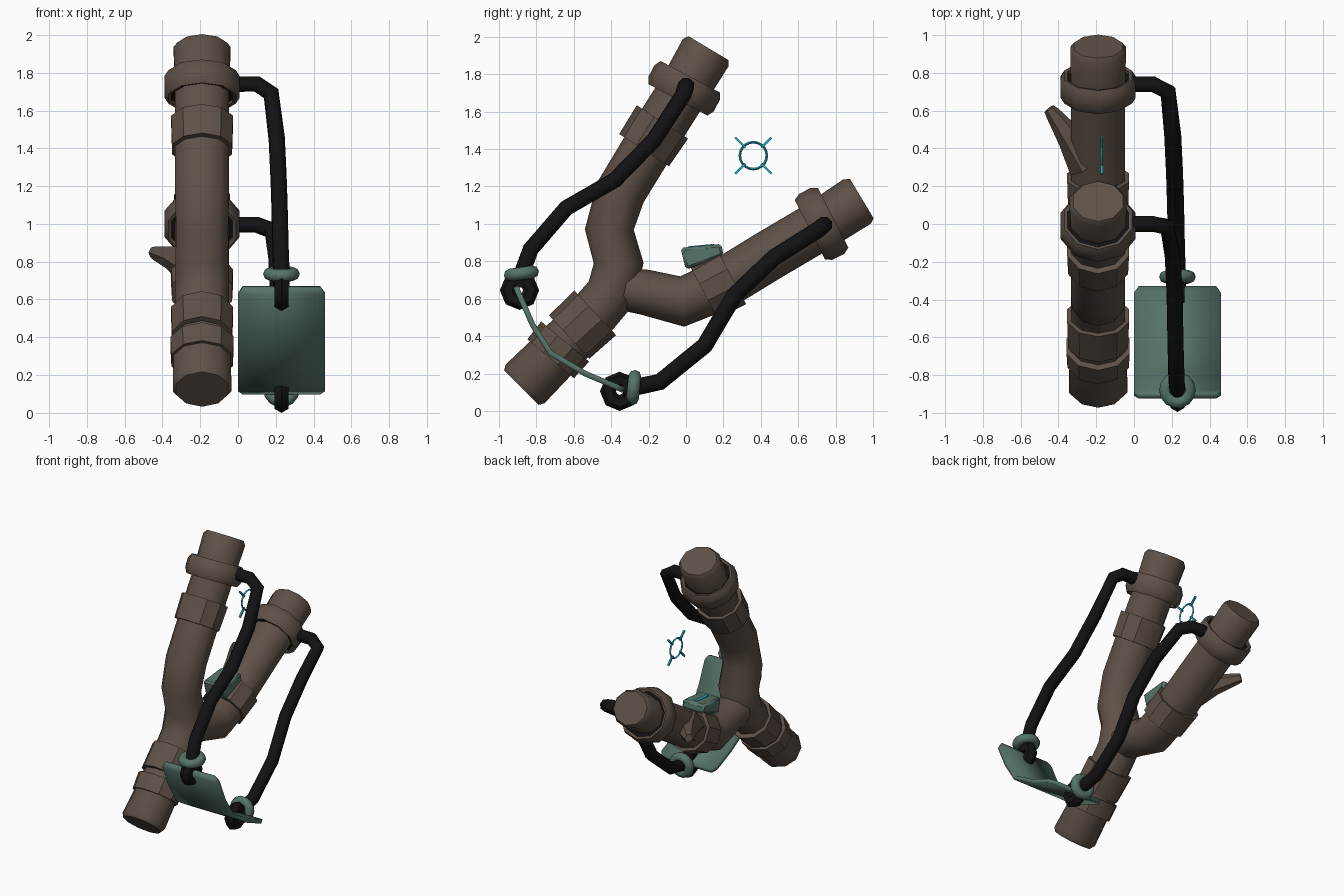
import bpy, bmesh, math
from mathutils import Vector, Matrix

if "Cube" in bpy.data.objects:
    bpy.data.objects.remove(bpy.data.objects["Cube"])

def material(name, col):
    m = bpy.data.materials.new(name)
    m.diffuse_color = (*col, 1)
    m.use_nodes = True
    m.node_tree.nodes["Principled BSDF"].inputs["Base Color"].default_value = m.diffuse_color
    return m

WOOD = material("bark brown", (0.112, 0.082, 0.063))
GREEN = material("dull green", (0.093, 0.175, 0.14))
BLACK = material("rubber black", (0.006, 0.006, 0.007))
CYAN = material("sight cyan", (0.02, 0.42, 0.55))
X0 = -0.19            # plane of the wooden fork
XC = 0.23             # plane of the rubber and pouch

def finish(name, bm, mat, angle=40):
    bmesh.ops.recalc_face_normals(bm, faces=bm.faces[:])
    me = bpy.data.meshes.new(name)
    bm.to_mesh(me)
    bm.free()
    ob = bpy.data.objects.new(name, me)
    bpy.context.collection.objects.link(ob)
    me.materials.append(mat)
    bpy.ops.object.select_all(action='DESELECT')
    bpy.context.view_layer.objects.active = ob
    ob.select_set(True)
    bpy.ops.object.shade_smooth_by_angle(angle=math.radians(angle))
    return ob

def skin(bm, rings, cap=True, closed=False):
    n = len(rings[0])
    pairs = list(zip(rings, rings[1:])) + ([(rings[-1], rings[0])] if closed else [])
    for a, b in pairs:
        for i in range(n):
            j = (i + 1) % n
            bm.faces.new((a[i], a[j], b[j], b[i]))
    if cap and not closed:
        bm.faces.new(rings[0])
        bm.faces.new(rings[-1])

def ring(bm, c, u, v, ru, rv, n):
    return [bm.verts.new(c + u * ru * math.cos(a) + v * rv * math.sin(a))
            for a in (2 * math.pi * (i + 0.5) / n for i in range(n))]

def sweep(name, pts, radii, ref, mat, n=8, flat=1.0, angle=40):
    """Tube along a path with its own radius at every point."""
    pts = [Vector(p) for p in pts]
    bm, rings, u = bmesh.new(), [], Vector(ref)
    for i, p in enumerate(pts):
        t = Vector()
        if i:
            t += (p - pts[i - 1]).normalized()
        if i < len(pts) - 1:
            t += (pts[i + 1] - p).normalized()
        t.normalize()
        u = (u - t * u.dot(t)).normalized()
        rings.append(ring(bm, p, u, t.cross(u), radii[i], radii[i] * flat, n))
    skin(bm, rings)
    return finish(name, bm, mat, angle)

def lathe(name, y, z, deg, profile, mat, closed=False, n=10, flat=0.95):
    """Collar around a limb whose axis leans deg from +y in the yz plane."""
    d = Vector((0, math.cos(math.radians(deg)), math.sin(math.radians(deg))))
    u, bm = Vector((1, 0, 0)), bmesh.new()
    c = Vector((X0, y, z))
    skin(bm, [ring(bm, c + d * o, u, d.cross(u), r, r * flat, n) for o, r in profile], closed=closed)
    return finish(name, bm, mat, 35)

def torus(name, c, rot, major, minor, n, m, mat):
    bpy.ops.mesh.primitive_torus_add(major_radius=major, minor_radius=minor, major_segments=n,
                                     minor_segments=m, location=c, rotation=rot)
    ob = bpy.context.object
    ob.name = name
    ob.data.materials.append(mat)
    bpy.ops.object.shade_smooth_by_angle(angle=math.radians(50))
    return ob

def prism(name, yz, x0, x1, mat):
    bm = bmesh.new()
    f = bm.faces.new([bm.verts.new((x0, y, z)) for y, z in yz])
    ext = bmesh.ops.extrude_face_region(bm, geom=[f])
    for v in ext['geom']:
        if isinstance(v, bmesh.types.BMVert):
            v.co.x = x1
    return finish(name, bm, mat)

# Wooden fork: handle with upper arm, then the lower arm
main = [(-.88, .125), (-.86, .145), (-.55, .455), (-.40, .63), (-.36, .79), (-.41, .97), (-.35, 1.17),
        (-.18, 1.45), (-.01, 1.72), (.105, 1.915), (.12, 1.94)]
sweep("handle_and_upper_arm", [(X0, y, z) for y, z in main],
      [.145, .163, .15, .15, .148, .145, .15, .15, .15, .158, .138], (1, 0, 0), WOOD, 10, .9)
side = [(-.40, .66), (-.22, .635), (-.02, .585), (.18, .67), (.45, .835), (.73, 1.0), (.915, 1.12), (.94, 1.135)]
sweep("lower_arm", [(X0, y, z) for y, z in side],
      [.12, .135, .15, .15, .15, .15, .155, .135], (1, 0, 0), WOOD, 10, .9)
sweep("twig_stub", [(-.24, .33, .78), (-.34, .46, .82), (-.43, .585, .845), (-.45, .61, .85)],
      [.12, .07, .04, .03], (0, 0, 1), WOOD, 6)

# Bark collars
def collar(length, r):
    h = length / 2
    return [(-h, r * .97), (h, r)]
lathe("upper_collar", -.175, 1.47, 57, collar(.18, .172), WOOD)
lathe("lower_collar", .17, .675, 28, collar(.17, .172), WOOD)
lathe("handle_collar_top", -.555, .46, 43, collar(.19, .172), WOOD)
lathe("handle_collar_low", -.685, .325, 50, collar(.12, .176), WOOD)

# Hollow clamp rings with rubber lining
for nm, y, z, deg in (("upper", -.01, 1.725, 62), ("lower", .725, 1.0, 27)):
    lathe(nm + "_clamp_ring", y, z, deg,
          [(-.065, .17), (-.07, .188), (-.035, .208), (.035, .208), (.07, .188), (.065, .17)],
          WOOD, True, 10)
    lathe(nm + "_rubber_lining", y, z, deg, [(-.05, .174), (.05, .174)], BLACK)

# Rubber straps, each ending in a loop through the pouch with a bead
upper = [(-.02, 0, 1.74), (.10, 0, 1.74), (.175, -.015, 1.69), (.205, -.17, 1.45), (.215, -.38, 1.235),
         (.22, -.64, 1.085), (.225, -.83, .865), (XC, -.88, .73), (XC, -.885, .66)]
lower = [(-.02, .74, .995), (.10, .74, .995), (.18, .70, .965), (.205, .47, .82), (.215, .26, .62),
         (.22, .10, .35), (.225, -.14, .155), (XC, -.28, .125), (XC, -.34, .11)]
for nm, path in (("upper", upper), ("lower", lower)):
    sweep(nm + "_strap", path, [.045] * len(path), (0, 0, 1), BLACK, 8, 1, 50)
torus("upper_strap_loop", (XC, -.89, .645), (0, math.pi / 2, 0), .062, .043, 8, 6, BLACK)
torus("lower_strap_loop", (XC, -.355, .105), (0, math.pi / 2, 0), .062, .043, 8, 6, BLACK)
torus("upper_bead", (XC, -.88, .735), (math.radians(8), 0, 0), .063, .034, 14, 8, GREEN)
torus("lower_bead", (XC, -.28, .125), (math.radians(84), 0, 0), .063, .034, 14, 8, GREEN)

# Curved pouch with clipped corners
rows = [(-.91, .665, .205), (-.895, .63, .23), (-.82, .46, .23), (-.725, .31, .23), (-.54, .2, .23),
        (-.37, .128, .23), (-.335, .11, .205)]
bm = bmesh.new()
edge = [[bm.verts.new((XC + s * w, y, z)) for s in (-1, 1)] for y, z, w in rows]
for a, b in zip(edge, edge[1:]):
    bm.faces.new((a[0], a[1], b[1], b[0]))
pouch = finish("pouch", bm, GREEN)
sol = pouch.modifiers.new("thickness", 'SOLIDIFY')
sol.thickness, sol.offset = .03, 0

# Wedge-shaped sight emitter with a glowing slot
wedge = prism("sight_emitter", [(-.03, .872), (.19, .893), (.2, .83), (0, .755)], X0 - .09, X0 + .09, GREEN)
bev = wedge.modifiers.new("bevel", 'BEVEL')
bev.width, bev.segments = .015, 1
prism("emitter_slot", [(.01, .874), (.15, .888), (.15, .893), (.01, .88)], X0 - .012, X0 + .012, CYAN)

# Floating aiming mark
mark = (X0 + .02, .36, 1.365)
torus("aiming_ring", mark, (0, math.pi / 2, 0), .072, .007, 20, 4, CYAN)
for k in range(4):
    a = math.radians(45 + 90 * k)
    d = Vector((0, math.cos(a), math.sin(a)))
    sweep("aiming_tick_%d" % (k + 1), [Vector(mark) + d * .06, Vector(mark) + d * .137],
          [.009, .009], (1, 0, 0), CYAN, 4)
